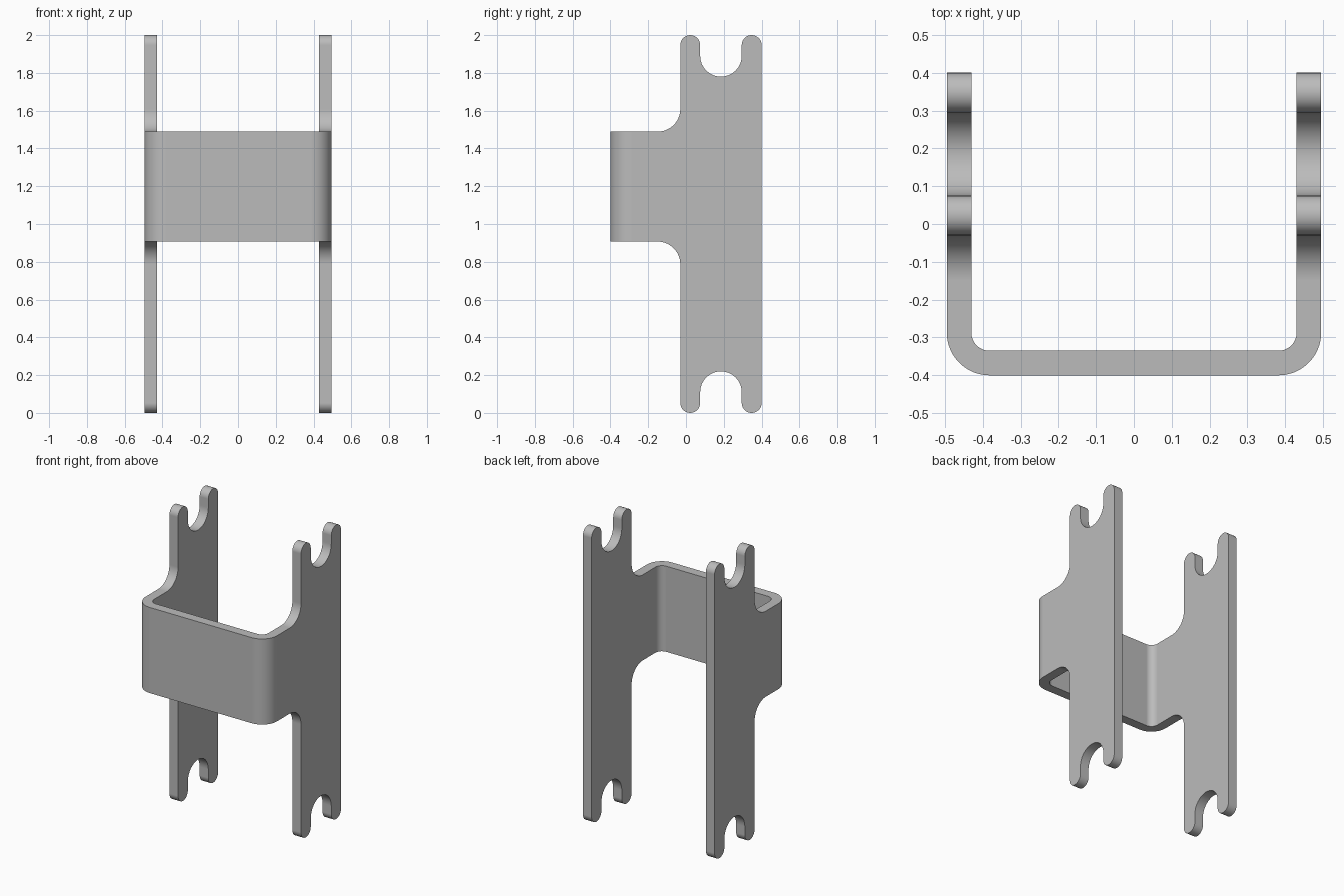
import bpy, bmesh
from math import sin, cos, pi, radians
from mathutils import Vector

cube = bpy.data.objects.get("Cube")
if cube:
    bpy.data.objects.remove(cube, do_unlink=True)

# Main sizes
HALF_W, THICK = 0.495, 0.065
FRONT, REAR, PLATE_FRONT = -0.4, 0.4, -0.03
ARM_LOW, ARM_HIGH = 0.907, 1.489
MID, TOP = 1.0, 2.0
PRONG_R, SLOT_R, FILLET_R = 0.0525, 0.11, 0.12
BEND_OUT = 0.113
BEND_IN = BEND_OUT - THICK
BEND_Y = FRONT + BEND_OUT


def arc(cx, cy, r, start, end, steps=16):
    """Points along an arc, angles in degrees."""
    angles = [radians(start + (end - start) * i / steps) for i in range(steps + 1)]
    return [(cx + r * cos(a), cy + r * sin(a)) for a in angles]


def prism(bm, points, offset):
    """Extrude a closed outline by the offset vector."""
    base = bm.faces.new([bm.verts.new(p) for p in points])
    new = bmesh.ops.extrude_face_region(bm, geom=[base], use_keep_orig=True)
    moved = [v for v in new["geom"] if isinstance(v, bmesh.types.BMVert)]
    bmesh.ops.translate(bm, verts=moved, vec=Vector(offset))


# Forked end outline in (y, z), from the front prong to the rear prong
prong_z = TOP - PRONG_R
slot_y = (PLATE_FRONT + REAR) / 2
slot_z = 1.78 + SLOT_R
fork = (arc(PLATE_FRONT + PRONG_R, prong_z, PRONG_R, 180, 0)
        + arc(slot_y, slot_z, SLOT_R, 180, 360)
        + arc(REAR - PRONG_R, prong_z, PRONG_R, 180, 0))
fork_low = [(y, TOP - z) for y, z in reversed(fork)]

# Side plate outline: arm, fillets and both forked ends
fillet_y = PLATE_FRONT - FILLET_R
plate = ([(BEND_Y, ARM_LOW), (BEND_Y, ARM_HIGH)]
         + arc(fillet_y, ARM_HIGH + FILLET_R, FILLET_R, -90, 0)
         + fork + fork_low
         + arc(fillet_y, ARM_LOW - FILLET_R, FILLET_R, 0, 90))

bm = bmesh.new()
for side in (-1, 1):
    prism(bm, [(side * HALF_W, y, z) for y, z in plate], (-side * THICK, 0, 0))

# Front strap outline in (x, y) with rounded bends
bend_x = HALF_W - BEND_OUT
strap = (arc(-bend_x, BEND_Y, BEND_OUT, 180, 270)
         + arc(bend_x, BEND_Y, BEND_OUT, 270, 360)
         + arc(bend_x, BEND_Y, BEND_IN, 360, 270)
         + arc(-bend_x, BEND_Y, BEND_IN, 270, 180))
prism(bm, [(x, y, ARM_LOW) for x, y in strap], (0, 0, ARM_HIGH - ARM_LOW))

# Weld the strap to the plates without inner walls
inner = [f for f in bm.faces if all(abs(v.co.y - BEND_Y) < 1e-4 for v in f.verts)]
bmesh.ops.delete(bm, geom=inner, context='FACES')
bmesh.ops.remove_doubles(bm, verts=bm.verts, dist=1e-4)
bmesh.ops.recalc_face_normals(bm, faces=bm.faces)

mesh = bpy.data.meshes.new("bent_bracket")
bm.to_mesh(mesh)
bm.free()
bracket = bpy.data.objects.new("bent_bracket", mesh)
bpy.context.collection.objects.link(bracket)

# Plain grey metal
grey = bpy.data.materials.new("grey_metal")
grey.use_nodes = True
colour = (0.5, 0.5, 0.5, 1)
grey.diffuse_color = colour
grey.node_tree.nodes["Principled BSDF"].inputs["Base Color"].default_value = colour
mesh.materials.append(grey)

# Smooth bends, crisp edges
bpy.ops.object.select_all(action='DESELECT')
bracket.select_set(True)
bpy.context.view_layer.objects.active = bracket
bpy.ops.object.shade_smooth_by_angle(angle=radians(30))
weighted = bracket.modifiers.new("even_shading", 'WEIGHTED_NORMAL')
weighted.keep_sharp = True
